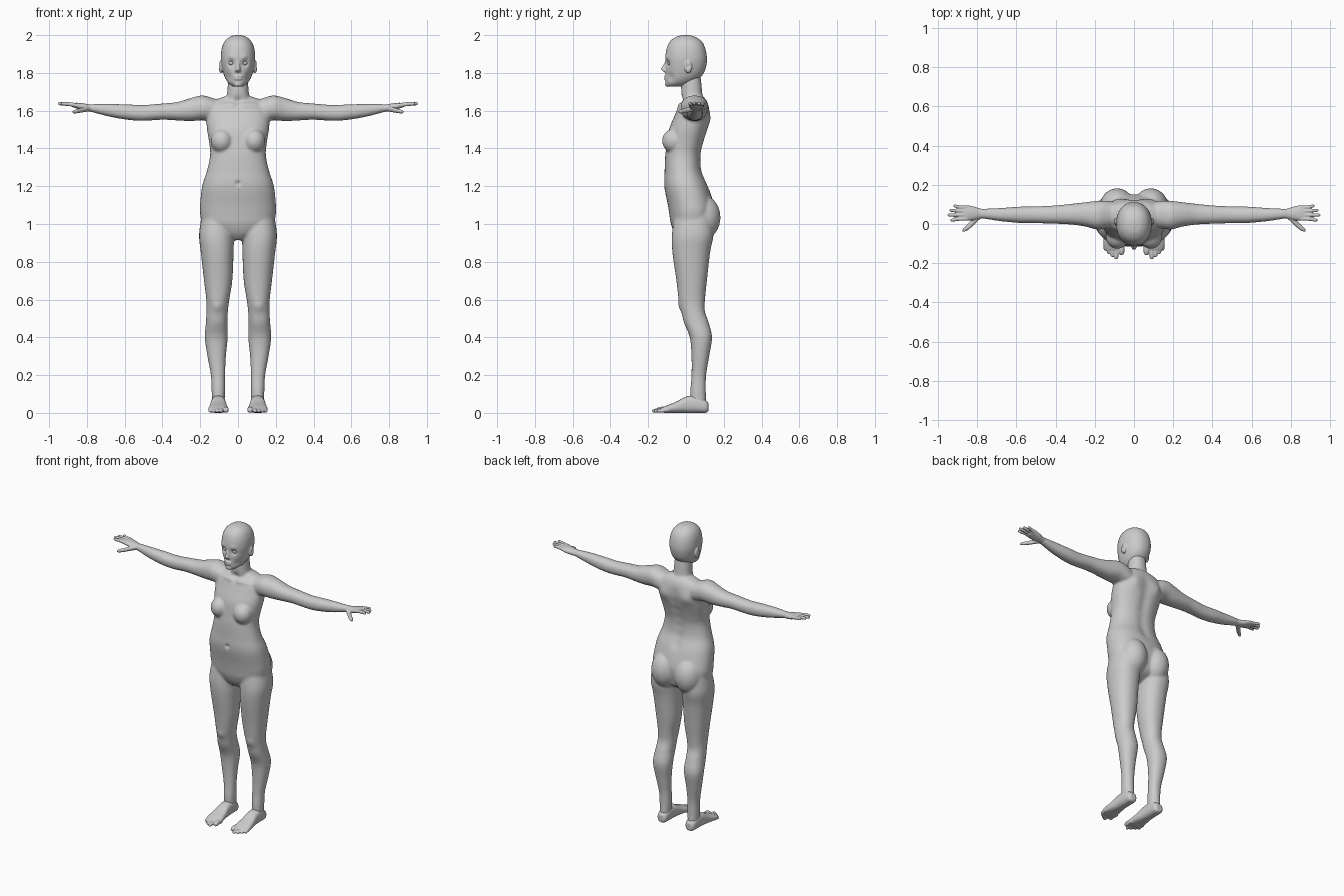
import bpy, bmesh, math
from mathutils import Vector, Matrix


def spline(rows, steps=5):
    """Smooth curve through rows of numbers."""
    out, n = [], len(rows)
    for i in range(n - 1):
        p0, p1, p2, p3 = rows[max(i - 1, 0)], rows[i], rows[i + 1], rows[min(i + 2, n - 1)]
        for k in range(steps):
            t = k / steps
            out.append([0.5 * (2 * b + (c - a) * t + (2 * a - 5 * b + 4 * c - d) * t * t
                               + (3 * b - a - 3 * c + d) * t ** 3)
                        for a, b, c, d in zip(p0, p1, p2, p3)])
    return out + [list(rows[-1])]


def sides(mirror):
    return (1, -1) if mirror else (1,)


def loft(bm, rows, axis, mirror=False, power=2.2, seg=28):
    """Rows are (x, y, z, radius a, radius b); rings are square to the axis."""
    u, v = {'x': (1, 2), 'y': (0, 2), 'z': (0, 1)}[axis]
    for s in sides(mirror):
        rings = []
        for x, y, z, a, b in spline(rows):
            ring = []
            for k in range(seg):
                t = 2 * math.pi * k / seg
                c, d = math.cos(t), math.sin(t)
                p = [x, y, z]
                p[u] += max(a, .002) * math.copysign(abs(c) ** (2 / power), c)
                p[v] += max(b, .002) * math.copysign(abs(d) ** (2 / power), d)
                ring.append(bm.verts.new((p[0] * s, p[1], p[2])))
            rings.append(ring)
        for r0, r1 in zip(rings, rings[1:]):
            for k in range(seg):
                j = (k + 1) % seg
                bm.faces.new((r0[k], r0[j], r1[j], r1[k]))
        bm.faces.new(rings[0][::-1])
        bm.faces.new(rings[-1])


def profile(rows):
    """(z, half width, front y, back y) to loft rows."""
    return [(0, (f + b) / 2, z, w, (b - f) / 2) for z, w, f, b in rows]


def ball(bm, centre, radii, mirror=False):
    for s in sides(mirror):
        m = Matrix.Translation((centre[0] * s, centre[1], centre[2])) @ Matrix.Diagonal((*radii, 1))
        bmesh.ops.create_uvsphere(bm, u_segments=24, v_segments=14, radius=1, matrix=m)


def finish(name, bm, voxel=None, smooth=0, pushes=()):
    """Fuse the overlapping volumes, soften, then sculpt with local pushes."""
    bmesh.ops.recalc_face_normals(bm, faces=bm.faces)
    me = bpy.data.meshes.new(name)
    bm.to_mesh(me)
    bm.free()
    ob = bpy.data.objects.new(name, me)
    bpy.context.collection.objects.link(ob)
    if voxel:
        mod = ob.modifiers.new("fuse", 'REMESH')
        mod.mode = 'VOXEL'
        mod.voxel_size = voxel
        mod = ob.modifiers.new("soften", 'SMOOTH')
        mod.factor = 0.5
        mod.iterations = smooth
        deps = bpy.context.evaluated_depsgraph_get()
        me = bpy.data.meshes.new_from_object(ob.evaluated_get(deps))
        ob.modifiers.clear()
        ob.data = me
    for centre, radius, move, mirror in pushes:
        for s in sides(mirror):
            c = Vector((centre[0] * s, centre[1], centre[2]))
            m = Vector((move[0] * s, move[1], move[2]))
            for v in me.vertices:
                d = (v.co - c).length_squared / radius ** 2
                if d < 6:
                    v.co += m * math.exp(-d)
    me.shade_smooth()
    return ob


# Body: torso, neck, arms and legs fused together
bm = bmesh.new()
loft(bm, profile([
    (.915, .03, -.03, .06), (.95, .12, -.06, .12), (1.0, .185, -.08, .14), (1.05, .2, -.088, .15),
    (1.1, .201, -.096, .148), (1.2, .19, -.115, .118), (1.28, .165, -.113, .085),
    (1.36, .148, -.11, .08), (1.42, .151, -.102, .092), (1.5, .164, -.09, .115),
    (1.57, .168, -.062, .127), (1.62, .16, -.04, .122), (1.655, .125, -.012, .108),
    (1.675, .07, 0, .09)]), 'z', power=2.3, seg=40)
loft(bm, [(0, .045, 1.62, .08, .058), (0, .032, 1.68, .06, .056),
          (0, .028, 1.74, .054, .054), (0, .025, 1.8, .05, .05)], 'z')
loft(bm, [(.1, .05, 1.6, .06, .055), (.14, .048, 1.607, .07, .062), (.19, .045, 1.615, .073, .066),
          (.25, .049, 1.606, .062, .061), (.32, .05, 1.597, .053, .049), (.4, .048, 1.595, .047, .043),
          (.5, .047, 1.588, .043, .042), (.58, .047, 1.592, .042, .041), (.68, .048, 1.602, .034, .034),
          (.76, .052, 1.612, .026, .023), (.79, .053, 1.615, .024, .019)], 'x', True)
loft(bm, [(.095, .04, 1.08, .09, .095), (.113, .036, .95, .093, .11), (.11, .028, .85, .087, .1),
          (.105, .03, .7, .075, .081), (.107, .031, .6, .061, .07), (.11, .038, .54, .057, .062),
          (.113, .054, .48, .057, .066), (.115, .079, .4, .061, .059), (.113, .076, .3, .049, .047),
          (.106, .068, .2, .038, .039), (.104, .064, .12, .036, .041), (.104, .066, .05, .033, .042)],
     'z', True)
ball(bm, (.086, .085, 1.035), (.09, .098, .12), True)
ball(bm, (.085, -.062, 1.44), (.06, .065, .065), True)
spine = [((0, .1, z), .035, (0, -.009, 0), False) for z in (1.22, 1.28, 1.34, 1.4, 1.46, 1.52, 1.58)]
collar = [((x, -.035, 1.63 + x * .12), .018, (0, -.008, .003), True) for x in (.03, .06, .09, .12)]
finish("body", bm, .0065, 10, spine + collar + [
    ((.09, .125, 1.55), .045, (0, .012, 0), True),      # shoulder blade
    ((.108, -.03, .56), .03, (0, -.008, 0), True),      # kneecap
    ((0, -.115, 1.215), .012, (0, .012, 0), False),     # navel
    ((0, -.02, 1.655), .02, (0, .008, 0), False)])      # throat hollow

# Head with nose, lips and ears
bm = bmesh.new()
loft(bm, profile([
    (2.0, .012, -.015, .015), (1.992, .042, -.05, .046), (1.968, .07, -.084, .082),
    (1.93, .086, -.102, .102), (1.88, .091, -.11, .111), (1.84, .087, -.108, .108),
    (1.8, .078, -.107, .095), (1.77, .067, -.108, .07), (1.745, .05, -.107, .03),
    (1.727, .026, -.095, -.02)]), 'z', seg=36)
loft(bm, [(0, -.1, 1.865, .008, .009), (0, -.108, 1.84, .009, .013), (0, -.112, 1.82, .013, .021),
          (0, -.109, 1.808, .017, .012), (0, -.105, 1.803, .01, .006)], 'z')
for z in (1.781, 1.768):
    ball(bm, (0, -.103, z), (.025, .013, .007))
ball(bm, (0, -.097, 1.74), (.022, .014, .014))
ball(bm, (.091, .012, 1.832), (.011, .02, .034), True)
finish("head", bm, .0042, 4, [
    ((.036, -.1, 1.852), .018, (0, .014, 0), True),      # eye socket
    ((.036, -.1, 1.885), .014, (0, -.004, 0), True),     # brow
    ((.055, -.085, 1.775), .025, (-.005, .004, 0), True),  # cheek hollow
    ((.102, .01, 1.835), .011, (-.006, 0, 0), True)])    # ear bowl

# Eyes
bm = bmesh.new()
ball(bm, (.036, -.083, 1.852), (.014, .014, .012), True)
finish("eyes", bm)

# Hands with fingers and thumb
bm = bmesh.new()
loft(bm, [(.765, .053, 1.613, .023, .018), (.79, .053, 1.615, .027, .019), (.82, .055, 1.62, .035, .019),
          (.85, .056, 1.626, .039, .016), (.877, .056, 1.63, .035, .011)], 'x', True)
for y0, y1, tip in ((.086, .092, .922), (.067, .07, .943), (.046, .046, .952), (.026, .02, .938)):
    loft(bm, [(.85, y0, 1.628, .01, .011), (.89, y0, 1.634, .0095, .0105),
              (tip - .01, y1, 1.637, .008, .009), (tip, y1, 1.637, .004, .004)], 'x', True, seg=14)
loft(bm, [(.785, .04, 1.612, .014, .014), (.815, .016, 1.606, .018, .014), (.84, -.008, 1.6, .017, .012),
          (.865, -.027, 1.595, .012, .01), (.876, -.034, 1.593, .005, .005)], 'x', True, seg=16)
finish("hands", bm, .0032, 3)

# Feet with toes
bm = bmesh.new()
loft(bm, [(.104, .119, .032, .018, .02), (.104, .106, .034, .032, .033), (.104, .06, .046, .037, .046),
          (.104, .0, .043, .04, .043), (.104, -.05, .03, .047, .03), (.104, -.1, .02, .053, .02),
          (.104, -.132, .014, .044, .012)], 'y', True, power=2.5)
for x, tip, r in ((.064, -.158, .015), (.09, -.18, .011), (.11, -.168, .011),
                  (.129, -.153, .0105), (.146, -.136, .01)):
    loft(bm, [(x, -.09, .016, r, r), (x, (tip - .1) / 2, r + .003, r, r),
              (x, tip + .01, r, r * .95, r * .9), (x, tip, r, r * .5, r * .5)], 'y', True, seg=14)
finish("feet", bm, .0036, 3)
